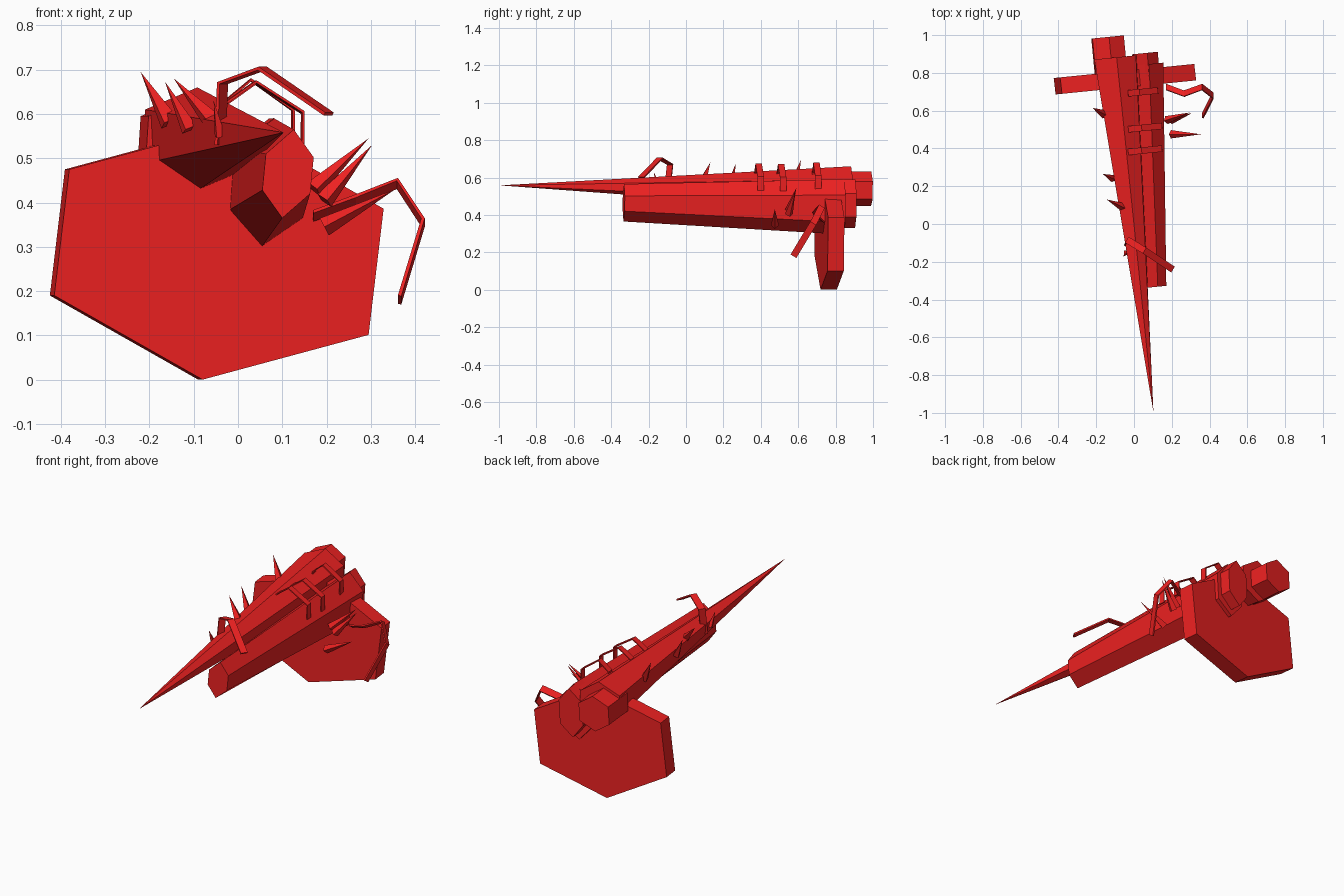
import bpy, bmesh
from mathutils import Vector

if "Cube" in bpy.data.objects:
    bpy.data.objects.remove(bpy.data.objects["Cube"])

red = bpy.data.materials.new("red")
red.diffuse_color = (0.85, 0.015, 0.015, 1)
red.use_nodes = True
red.node_tree.nodes["Principled BSDF"].inputs["Base Color"].default_value = red.diffuse_color


def finish(name, bm):
    bmesh.ops.recalc_face_normals(bm, faces=bm.faces)
    me = bpy.data.meshes.new(name)
    bm.to_mesh(me)
    bm.free()
    me.materials.append(red)
    ob = bpy.data.objects.new(name, me)
    bpy.context.collection.objects.link(ob)
    return ob


def loft(name, rings):
    """Skin a list of equal-length rings, capped at both ends."""
    bm = bmesh.new()
    vs = [[bm.verts.new(p) for p in r] for r in rings]
    n = len(vs[0])
    for a, b in zip(vs, vs[1:]):
        for i in range(n):
            j = (i + 1) % n
            bm.faces.new((a[i], a[j], b[j], b[i]))
    bm.faces.new(vs[0])
    bm.faces.new(vs[-1])
    return finish(name, bm)


YAW = 0.1  # the whole weapon is turned slightly about z


def hex_ring(cx, y, cz, half):
    """Six points from three half-diagonals (dx, dz); the plane is yawed."""
    pts = list(half) + [(-dx, -dz) for dx, dz in half]
    return [(cx + dx, y + YAW * dx, cz + dz) for dx, dz in pts]


def spike(name, base, tip, r):
    b, t = Vector(base), Vector(tip)
    q = (t - b).to_track_quat('Z', 'Y')
    bm = bmesh.new()
    ring = [bm.verts.new(b + q @ Vector(v)) for v in
            ((r, 0, 0), (0, r, 0), (-r, 0, 0), (0, -r, 0))]
    top = bm.verts.new(t)
    bm.faces.new(ring)
    for i in range(4):
        bm.faces.new((ring[i], ring[(i + 1) % 4], top))
    return finish(name, bm)


def ribbon(name, path, wide, width, thick):
    """Flat bar swept along a path; 'wide' is the broad direction."""
    pts = [Vector(p) for p in path]
    w = Vector(wide).normalized() * width / 2
    rings = []
    for i, p in enumerate(pts):
        d = pts[min(i + 1, len(pts) - 1)] - pts[max(i - 1, 0)]
        t = d.cross(w).normalized() * thick / 2
        rings.append([p + w + t, p - w + t, p - w - t, p + w - t])
    return loft(name, rings)


# hexagonal shield plate
plate = [(-0.338, 0.187), (-0.372, -0.098), (-0.037, -0.288)]
loft("shield_plate", [hex_ring(-0.043, 0.723, 0.288, plate),
                      hex_ring(-0.053, 0.810, 0.288, plate)])

# long lance cone
cone = [(0.005, 0.12), (-0.113, 0.07), (-0.107, -0.05)]
loft("lance_cone", [hex_ring(0.102, -0.988, 0.558, [(x * .005, z * .005) for x, z in cone]),
                    hex_ring(-0.097, 0.882, 0.54, cone)])

# butt block behind the lance
butt = [(0.008, 0.093), (-0.08, 0.055), (-0.086, -0.04)]
loft("lance_butt", [hex_ring(-0.122, 0.80, 0.54, butt),
                    hex_ring(-0.14, 0.99, 0.54, butt)])

# tapered barrel beside the lance
front = [(-0.013, -0.100), (-0.058, -0.037), (-0.05, 0.045)]
back = [(-0.015, -0.148), (-0.09, -0.063), (-0.08, 0.083)]
loft("barrel", [hex_ring(0.113, -0.333, 0.465, front),
                hex_ring(0.065, 0.845, 0.443, back)])

# barrel end block
end = [(-0.012, -0.130), (-0.068, -0.055), (-0.06, 0.07)]
loft("barrel_end", [hex_ring(0.068, 0.78, 0.46, end),
                    hex_ring(0.058, 0.905, 0.46, end)])

# thin arched straps over lance and barrel
for i, (y, s, h) in enumerate([(0.39, 0.0, 0.0), (0.51, 0.0, -0.003), (0.70, -0.022, 0.004)]):
    path = [(-0.035, 0.54), (-0.028, 0.625), (0.04 + s / 2, 0.673), (0.146 + s, 0.605), (0.146 + s, 0.53)]
    ribbon("strap_%d" % i, [(x, y + YAW * (x - 0.055), z + h) for x, z in path],
           (-YAW, 1, 0), 0.034, 0.006)

# bent claws
ribbon("front_claw", [(-0.04, -0.10, 0.53), (-0.035, -0.085, 0.67),
                      (0.055, -0.14, 0.703), (0.205, -0.24, 0.60)],
       (0.5, 0.8, 0), 0.036, 0.008)
ribbon("side_claw", [(0.17, 0.725, 0.37), (0.265, 0.69, 0.405), (0.36, 0.725, 0.443),
                     (0.418, 0.68, 0.355), (0.365, 0.575, 0.18)],
       (0, 0.85, -0.53), 0.036, 0.008)

# spikes on the lance and beside the barrel: base, tip, radius
spikes = [
    ((-0.155, 0.58, 0.58), (-0.22, 0.615, 0.695), 0.024),
    ((-0.110, 0.24, 0.565), (-0.165, 0.265, 0.673), 0.02),
    ((-0.060, 0.09, 0.585), (-0.145, 0.13, 0.68), 0.022),
    ((-0.040, -0.15, 0.55), (-0.055, -0.172, 0.63), 0.015),
    ((0.195, 0.475, 0.345), (0.355, 0.475, 0.43), 0.022),
    ((0.172, 0.55, 0.430), (0.295, 0.59, 0.545), 0.022),
    ((0.195, 0.55, 0.405), (0.303, 0.585, 0.53), 0.022),
]
for i, s in enumerate(spikes):
    spike("spike_%d" % i, *s)
